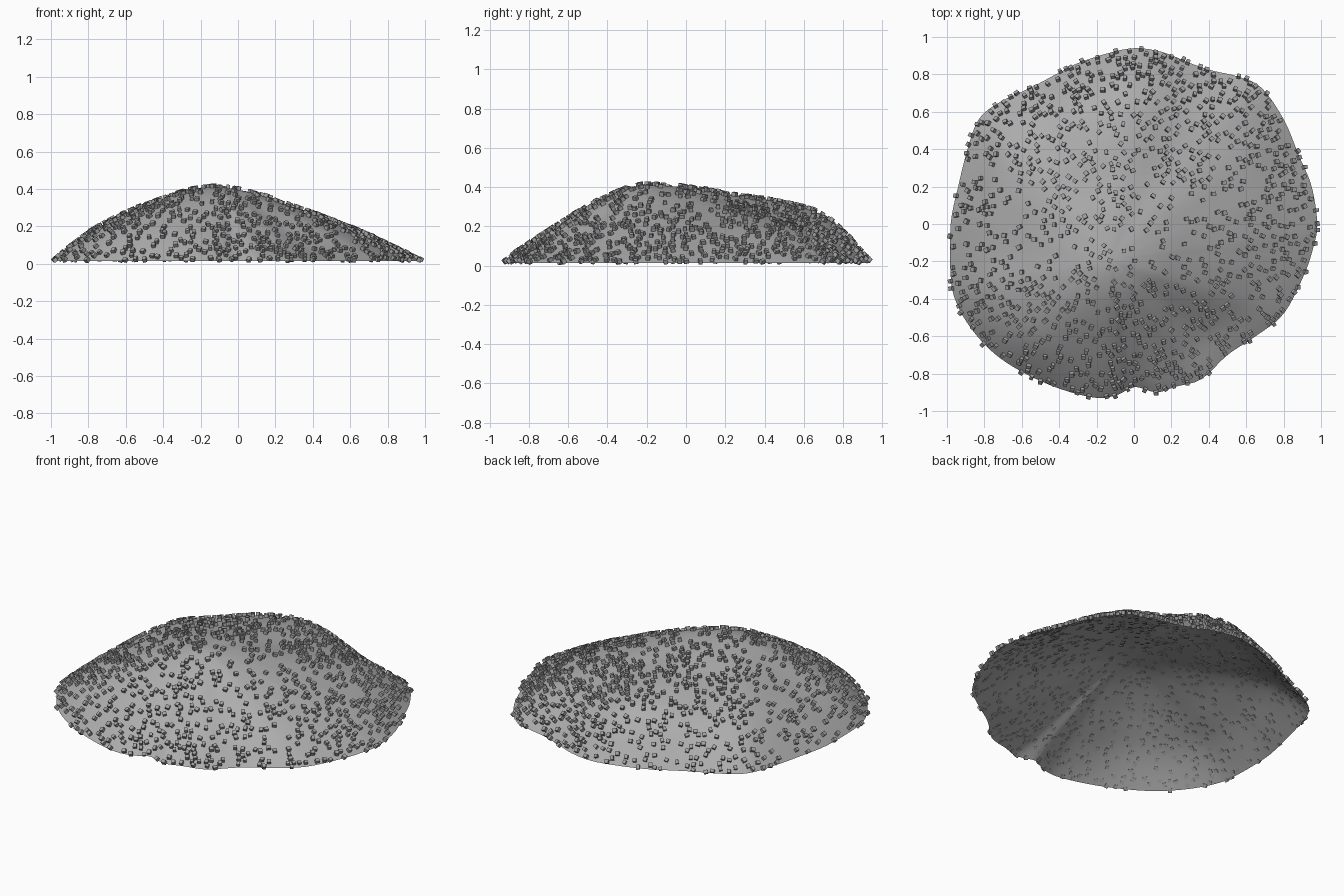
import bpy, bmesh, random
from math import atan2, pi, sqrt, cos
from mathutils import Vector, Matrix

if "Cube" in bpy.data.objects:
    bpy.data.objects.remove(bpy.data.objects["Cube"])

random.seed(7)
PEAK = Vector((-0.12, -0.19))
TOP, RIM = 0.41, 0.014
SEG, RINGS = 144, 28

# Rim outline seen from above, counter-clockwise
OUTLINE = [(0.98, 0), (0.95, .2), (.88, .37), (.8, .56), (.68, .73), (.55, .79),
           (.42, .82), (.3, .86), (.15, .92), (0, .94), (-.15, .91), (-.3, .86),
           (-.4, .81), (-.55, .73), (-.72, .65), (-.83, .56), (-.89, .4),
           (-.94, .2), (-.98, 0), (-.98, -.28), (-.95, -.42), (-.87, -.56),
           (-.75, -.69), (-.6, -.79), (-.4, -.88), (-.2, -.93), (-.08, -.91),
           (0, -.87), (.12, -.9), (.22, -.87), (.36, -.83), (.5, -.7),
           (.65, -.6), (.8, -.48), (.91, -.27), (.96, -.12)]

# Relative slope heights from peak to rim: E, NE, N, NW, W, SW, S, SE
SLOPES = [(1, .90, .70, .49, .25, 0), (1, .92, .76, .58, .37, 0),
          (1, .96, .86, .78, .59, 0), (1, .93, .81, .67, .44, 0),
          (1, .93, .77, .57, .34, 0), (1, .93, .79, .60, .36, 0),
          (1, .92, .74, .51, .27, 0), (1, .90, .68, .42, .18, 0)]


def spline(a, b, c, d, t):
    return b + (c - a) * (t / 2) + (a * 2 - b * 5 + c * 4 - d) * (t * t / 2) \
        + (b * 3 - a - c * 3 + d) * (t ** 3 / 2)


def outline(u):
    n = len(OUTLINE)
    f = (u % 1.0) * n
    i = int(f)
    return spline(*[Vector(OUTLINE[(i + k) % n]) for k in (-1, 0, 1, 2)], f - i)


def slope(row, s):
    i = min(int(s * 5), 4)
    ext = (row[1],) + row + (-1.3 * row[4],)
    return spline(*ext[i:i + 4], s * 5 - i)


def surface(u, s):
    d = outline(u) - PEAK
    f = (atan2(d.y, d.x) % (2 * pi)) / (pi / 4)
    i = int(f)
    w = (1 - cos(pi * (f - i))) / 2
    h = slope(SLOPES[i % 8], s) * (1 - w) + slope(SLOPES[(i + 1) % 8], s) * w
    p = PEAK + d * s
    return Vector((p.x, p.y, RIM + (TOP - RIM) * h))


def make_object(name, bm, smooth, grey):
    mesh = bpy.data.meshes.new(name)
    bm.to_mesh(mesh)
    bm.free()
    for poly in mesh.polygons:
        poly.use_smooth = smooth
    mat = bpy.data.materials.new(name + "_grey")
    mat.diffuse_color = (grey, grey, grey, 1)
    mat.use_nodes = True
    mat.node_tree.nodes["Principled BSDF"].inputs["Base Color"].default_value = mat.diffuse_color
    mesh.materials.append(mat)
    ob = bpy.data.objects.new(name, mesh)
    bpy.context.collection.objects.link(ob)


# Mound: open shell of rings around the peak
bm = bmesh.new()
peak = bm.verts.new(surface(0, 0))
rings = [[bm.verts.new(surface(j / SEG, r / RINGS)) for j in range(SEG)]
         for r in range(1, RINGS + 1)]
for j in range(SEG):
    k = (j + 1) % SEG
    bm.faces.new((peak, rings[0][j], rings[0][k]))
    for a, b in zip(rings, rings[1:]):
        bm.faces.new((a[j], b[j], b[k], a[k]))
make_object("mound", bm, True, 0.42)

# Pebbles: small blocks scattered over the surface, denser to the back right
bm = bmesh.new()
placed = []
while len(placed) < 1050:
    u, s = random.random(), sqrt(random.random())
    p = surface(u, s)
    density = 0.4 + 0.5 * max(0, p.x * 0.6 + p.y * 0.5) + 0.25 * s ** 4
    if random.random() > density or any((p - q).length_squared < 0.0008 for q in placed):
        continue
    placed.append(p)
    e = 0.01
    across = surface(u + e, s) - surface(u - e, s)
    out = surface(u, min(1, s + e)) - surface(u, max(0, s - e))
    normal = out.cross(across).normalized()
    rot = normal.to_track_quat('Z', 'Y').to_matrix().to_4x4()
    size = [random.uniform(0.018, 0.025) for _ in range(3)]
    m = (Matrix.Translation(p + normal * 0.008) @ rot
         @ Matrix.Rotation(random.uniform(-0.4, 0.4), 4, 'Z')
         @ Matrix.Diagonal((*size, 1)))
    bmesh.ops.create_cube(bm, size=1, matrix=m)
make_object("pebbles", bm, False, 0.36)
